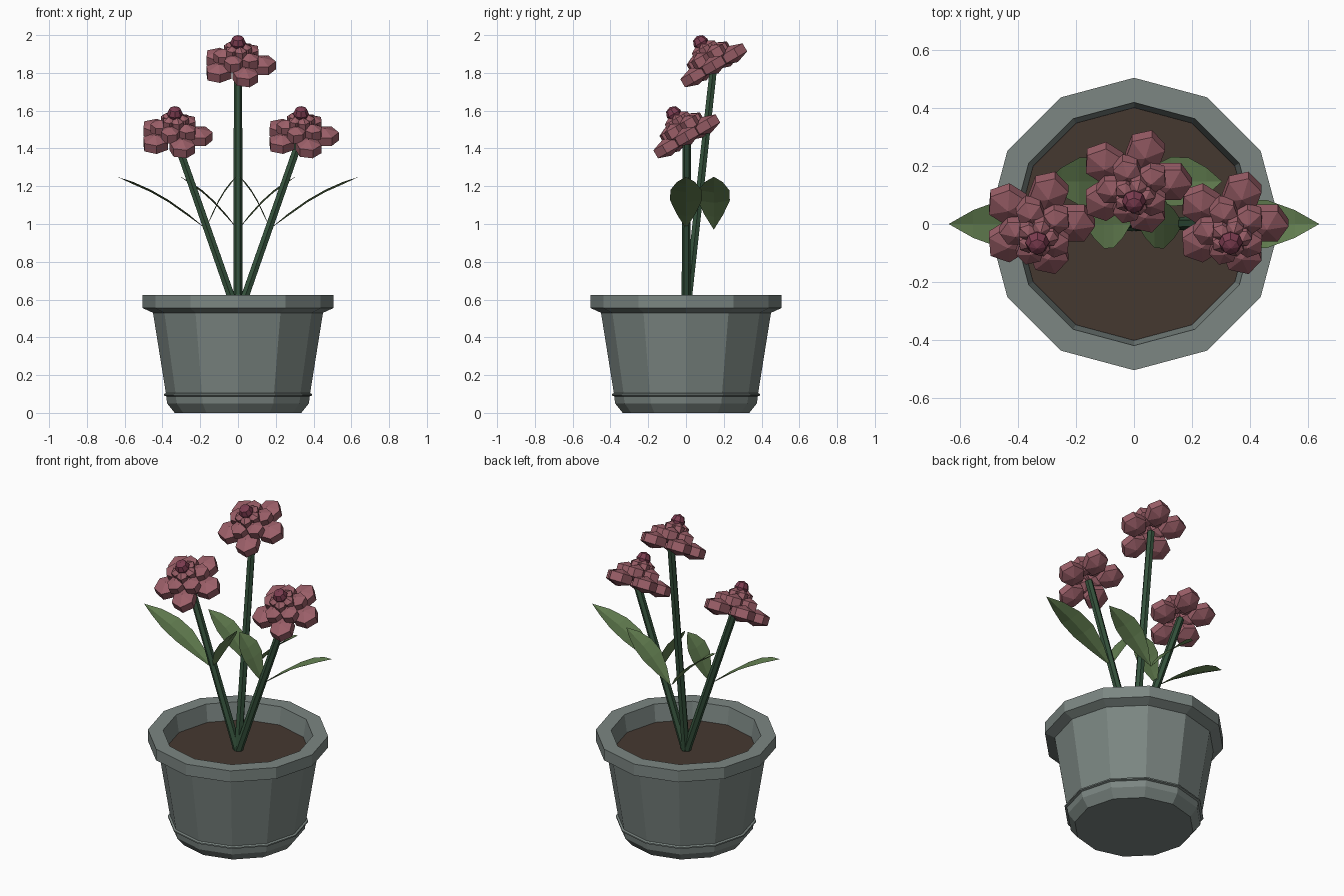
import bpy, bmesh
from math import radians, cos, sin, pi
from mathutils import Matrix, Vector

if "Cube" in bpy.data.objects:
    bpy.data.objects.remove(bpy.data.objects["Cube"])


def material(name, rgb):
    m = bpy.data.materials.new(name)
    m.diffuse_color = (*rgb, 1)
    m.use_nodes = True
    m.node_tree.nodes["Principled BSDF"].inputs["Base Color"].default_value = m.diffuse_color
    return m


POT = material("glaze", (0.20, 0.24, 0.225))
SOIL = material("soil", (0.06, 0.04, 0.03))
STEM = material("stem_green", (0.035, 0.085, 0.045))
LEAF = material("leaf_green", (0.13, 0.22, 0.085))
PETAL = material("petal_pink", (0.33, 0.115, 0.14))
BUD = material("bud_pink", (0.20, 0.045, 0.08))


def finish(name, bm, mat):
    bmesh.ops.recalc_face_normals(bm, faces=bm.faces)
    me = bpy.data.meshes.new(name)
    bm.to_mesh(me)
    bm.free()
    me.materials.append(mat)
    ob = bpy.data.objects.new(name, me)
    bpy.context.collection.objects.link(ob)
    return ob


def lathe(bm, profile, sides, mat=Matrix()):
    """Revolve (radius, height) points; radius 0 closes to a point."""
    rings = []
    for r, z in profile:
        n = 1 if r == 0 else sides
        rings.append([bm.verts.new(mat @ Vector((r * cos(2 * pi * i / sides),
                                                 r * sin(2 * pi * i / sides), z)))
                      for i in range(n)])
    for a, b in zip(rings, rings[1:]):
        for i in range(sides):
            j = (i + 1) % sides
            quad = [a[i % len(a)], a[j % len(a)], b[j % len(b)], b[i % len(b)]]
            bm.faces.new(list(dict.fromkeys(quad)))
    for ring in (rings[0], rings[-1]):
        if len(ring) > 1:
            bm.faces.new(ring)


# Pot with foot, thin band and overhanging rim
bm = bmesh.new()
lathe(bm, [(0.335, 0), (0.375, 0.05), (0.38, 0.088), (0.393, 0.092), (0.393, 0.1),
           (0.382, 0.105), (0.45, 0.53), (0.505, 0.555), (0.505, 0.625),
           (0.42, 0.625), (0.40, 0.50)], 12)
finish("pot", bm, POT)

# Soil disc
bm = bmesh.new()
lathe(bm, [(0.39, 0.48), (0.402, 0.52)], 12)
finish("soil", bm, SOIL)


def stem(name, top):
    base = Vector((0, 0, 0.51))
    d = Vector(top) - base
    m = Matrix.Translation(base) @ d.to_track_quat('Z', 'Y').to_matrix().to_4x4()
    bm = bmesh.new()
    lathe(bm, [(0.024, 0), (0.022, d.length)], 6, m)
    finish(name, bm, STEM)


def bloom(name, centre):
    frame = Matrix.Translation(centre) @ Matrix.Rotation(radians(30), 4, 'X')
    bm = bmesh.new()
    # three tiers of five hexagonal petals: distance, size, height, turn
    for dist, size, h, turn in [(0.125, 0.075, 0, 0), (0.075, 0.055, 0.05, 36),
                                (0.038, 0.036, 0.09, 0)]:
        t = 0.049 if dist > 0.05 else 0.042
        for k in range(5):
            m = (frame @ Matrix.Rotation(radians(turn + 72 * k), 4, 'Z')
                 @ Matrix.Translation((dist, 0, h)) @ Matrix.Diagonal((1, 0.92, 1, 1)))
            lathe(bm, [(0, -t), (size, -t / 2), (size, t / 2), (0, t)], 6, m)
    finish(name + "_petals", bm, PETAL)
    bm = bmesh.new()
    lathe(bm, [(0, -0.042), (0.03, -0.03), (0.042, 0), (0.03, 0.03), (0, 0.042)], 8,
          frame @ Matrix.Translation((0, 0, 0.137)))
    finish(name + "_bud", bm, BUD)


def leaf(name, base, tip):
    """Arched, slightly folded leaf between two points in an xz plane."""
    base, tip = Vector(base), Vector(tip)
    bm = bmesh.new()
    rows = []
    for t, w in [(0, 0), (0.2, 0.05), (0.42, 0.085), (0.62, 0.082), (0.82, 0.048), (1, 0)]:
        p = base.lerp(tip, t) + Vector((0, 0, 0.15 * t * (1 - t)))
        if w == 0:
            rows.append([bm.verts.new(p)] * 3)
        else:
            rows.append([bm.verts.new(p + Vector((0, s * w, -0.012 * (s == 0))))
                         for s in (-1, 0, 1)])
    for a, b in zip(rows, rows[1:]):
        for i in (0, 1):
            bm.faces.new(list(dict.fromkeys([a[i], a[i + 1], b[i + 1], b[i]])))
    finish(name, bm, LEAF)


# Three flowers
for side, top in [("left", (-0.334, 0.004, 1.464)), ("right", (0.334, 0.004, 1.464)),
                  ("centre", (0, 0.147, 1.84))]:
    stem(side + "_stem", top)
    bloom(side + "_flower", top)

# Leaf pairs
for side, s in (("left", -1), ("right", 1)):
    leaf(side + "_outer_leaf", (s * 0.17, 0, 0.975), (s * 0.64, 0, 1.25))
    leaf(side + "_inner_leaf", (s * 0.17, 0, 0.975), (s * 0.01, 0, 1.25))
    leaf(side + "_centre_leaf", (0, 0.147, 0.97), (s * 0.305, 0.147, 1.25))
